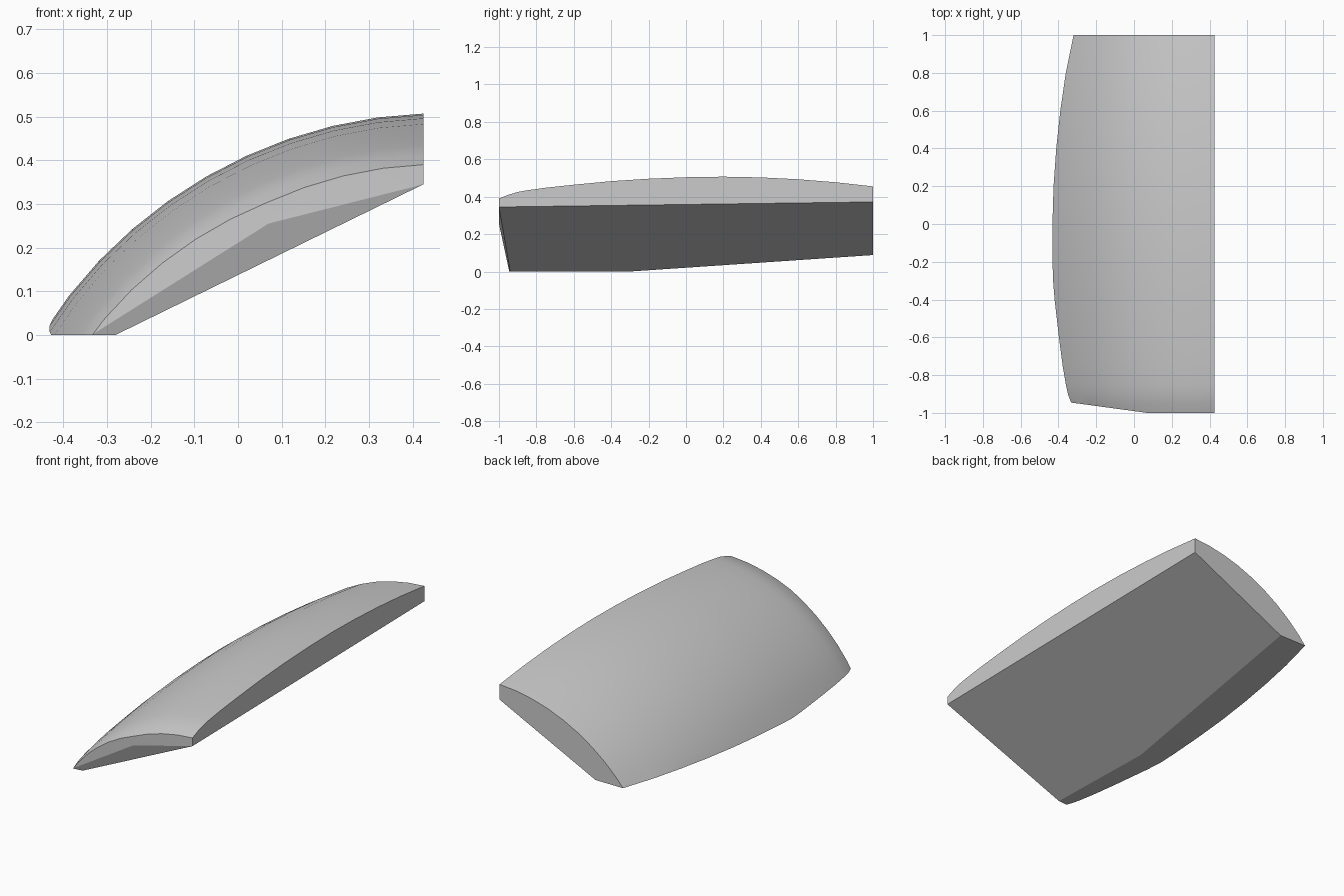
import bpy
import bmesh
import math
from mathutils import Vector

cube = bpy.data.objects.get("Cube")
if cube:
    bpy.data.objects.remove(cube, do_unlink=True)

# Plain grey finish
grey = bpy.data.materials.new("light_grey")
grey.use_nodes = True
colour = (0.6, 0.6, 0.6, 1)
grey.diffuse_color = colour
grey.node_tree.nodes["Principled BSDF"].inputs["Base Color"].default_value = colour

EDGE_X = 0.425      # flat inner side
CENTRE_Z = -0.5     # axis of the arched cross-section
ARC_STEPS = 12
ARC_ANGLE = math.radians(72)

# Crown height along the length (y, z)
crown = [(-1, .39), (-.95, .41), (-.9, .425), (-.85, .434), (-.75, .448),
         (-.6, .464), (-.4, .483), (-.2, .496), (0, .504), (.2, .507),
         (.4, .503), (.6, .493), (.8, .477), (1, .455)]


def section(bm, y, top):
    """One arched cross-section closed by a point below the underside."""
    ring = []
    for i in range(ARC_STEPS + 1):
        a = ARC_ANGLE * i / ARC_STEPS
        dip = 0.011 * math.sin(min(a * 3, math.pi))
        r = top - CENTRE_Z - dip
        ring.append(bm.verts.new((EDGE_X - r * math.sin(a), y,
                                  CENTRE_Z + r * math.cos(a))))
    ring.append(bm.verts.new((EDGE_X, y, -0.3)))
    return ring


def cut(bm, a, b, c, away):
    """Slice through three points, drop the side towards 'away', cap it."""
    a, b, c = Vector(a), Vector(b), Vector(c)
    normal = (b - a).cross(c - a).normalized()
    if normal.dot(Vector(away)) < 0:
        normal.negate()
    bmesh.ops.bisect_plane(bm, geom=bm.verts[:] + bm.edges[:] + bm.faces[:],
                           dist=1e-5, plane_co=a, plane_no=normal,
                           clear_outer=True)
    bmesh.ops.remove_doubles(bm, verts=bm.verts[:], dist=1e-5)
    bmesh.ops.holes_fill(bm, edges=[e for e in bm.edges if e.is_boundary],
                         sides=0)


# Loft the arched body
bm = bmesh.new()
rings = [section(bm, y, z) for y, z in crown]
for r0, r1 in zip(rings, rings[1:]):
    for i in range(len(r0)):
        j = (i + 1) % len(r0)
        bm.faces.new((r0[i], r0[j], r1[j], r1[i]))
bm.faces.new(rings[0])
bm.faces.new(rings[-1])
bmesh.ops.recalc_face_normals(bm, faces=bm.faces[:])

down, front = (0, 0, -1), (0, -1, 0)
toe = (-.335, -.945, 0)
lip = (.07, -1, .255)
inner = (EDGE_X, -1, .345)

# Sloping underside
cut(bm, inner, (EDGE_X, 1, .372), (-.28, -.945, 0), down)
# Level foot, then its rise towards the back
cut(bm, (0, 0, 0), (1, 0, 0), (0, 1, 0), down)
cut(bm, (0, -.3, 0), (1, -.3, 0), (0, 1, .088), down)
# Swept front corner and undercut front edge
cut(bm, lip, (.07, -1, .305), toe, front)
cut(bm, inner, lip, toe, front)

bmesh.ops.recalc_face_normals(bm, faces=bm.faces[:])
mesh = bpy.data.meshes.new("curved_panel")
bm.to_mesh(mesh)
bm.free()
mesh.materials.append(grey)

panel = bpy.data.objects.new("curved_panel", mesh)
bpy.context.collection.objects.link(panel)
bpy.ops.object.select_all(action='DESELECT')
panel.select_set(True)
bpy.context.view_layer.objects.active = panel
bpy.ops.object.shade_smooth_by_angle(angle=math.radians(20))
